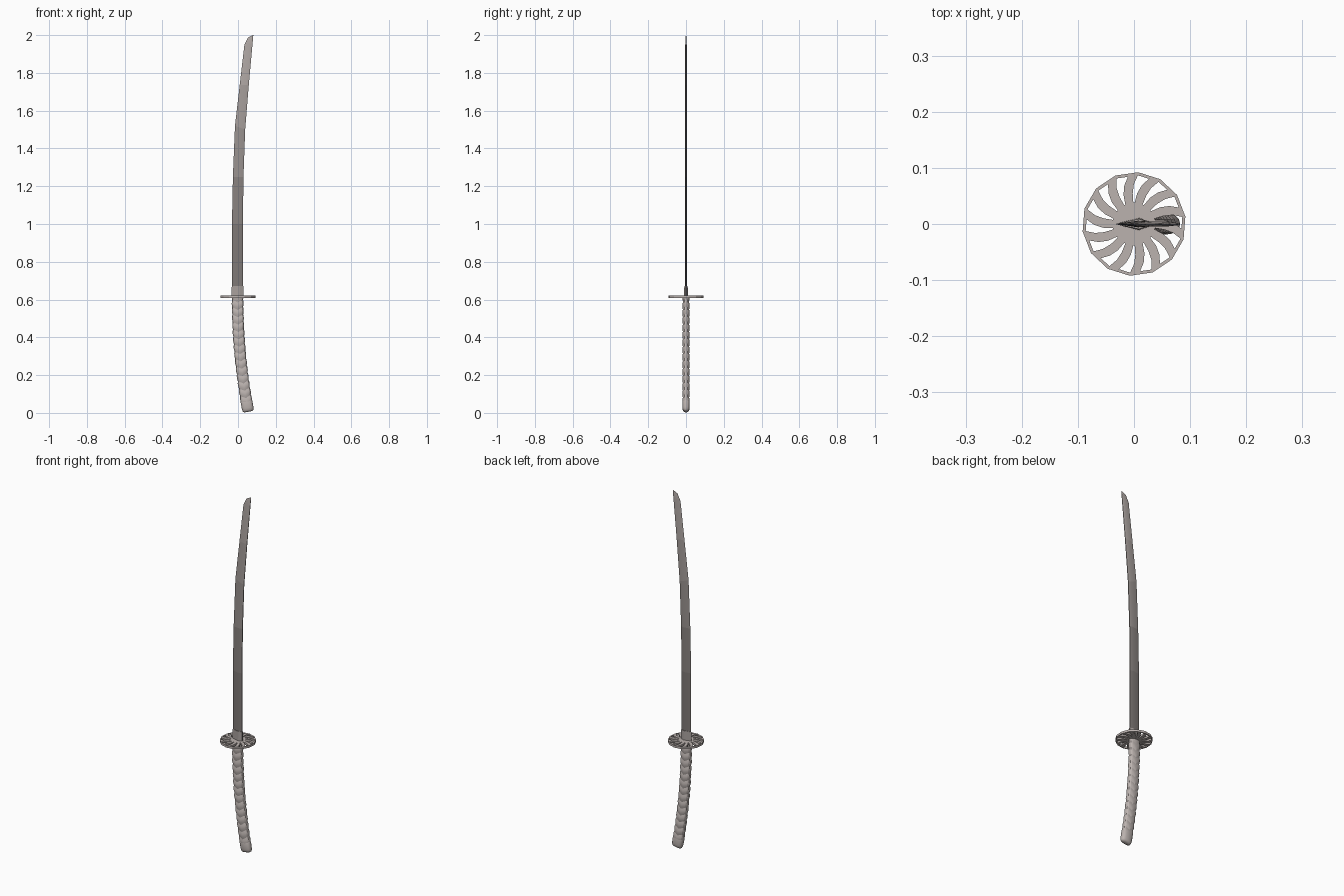
import bpy, bmesh, math

if "Cube" in bpy.data.objects:
    bpy.data.objects.remove(bpy.data.objects["Cube"])


def material(name, v):
    m = bpy.data.materials.new(name)
    m.diffuse_color = (v, v * 0.90, v * 0.86, 1)
    m.use_nodes = True
    m.node_tree.nodes["Principled BSDF"].inputs["Base Color"].default_value = m.diffuse_color
    return m


warm = material("warm_grey", 0.50)
steel = [material("steel_%d" % i, v) for i, v in enumerate((.21, .25, .32, .38, .44))]


def finish(bm, name, angle=None, mats=(warm,)):
    bmesh.ops.recalc_face_normals(bm, faces=bm.faces)
    me = bpy.data.meshes.new(name)
    bm.to_mesh(me)
    bm.free()
    for m in mats:
        me.materials.append(m)
    ob = bpy.data.objects.new(name, me)
    bpy.context.collection.objects.link(ob)
    if angle:
        bpy.ops.object.select_all(action='DESELECT')
        ob.select_set(True)
        bpy.context.view_layer.objects.active = ob
        bpy.ops.object.shade_smooth_by_angle(angle=math.radians(angle))
    return ob


def loft(name, rings, angle=None, mats=(warm,), slots=None):
    """Skin a stack of equal-sized rings and cap both ends."""
    bm = bmesh.new()
    loops = [[bm.verts.new(p) for p in ring] for ring in rings]
    n = len(loops[0])
    for k, (a, b) in enumerate(zip(loops, loops[1:])):
        for i in range(n):
            j = (i + 1) % n
            f = bm.faces.new((a[i], a[j], b[j], b[i]))
            f.material_index = slots[k] if slots else 0
    bm.faces.new(loops[0])
    bm.faces.new(loops[-1])
    return finish(bm, name, angle, mats)


def grip_ring(z, scale, dip=0.0, n=16):
    """Oval ring across the curved grip; dip lowers the flat sides into a chevron."""
    t = (0.6 - z) / 0.6
    cx, slope = -0.002 + 0.058 * t * t, -0.19 * t
    tilt = math.atan(slope)
    ring = []
    for i in range(n):
        a = 2 * math.pi * i / n
        c, s = math.cos(a), math.sin(a)
        u = 0.031 * (0.5 + 0.5 * scale) * math.copysign(abs(c) ** 0.8, c)
        v = 0.019 * scale * math.copysign(abs(s) ** 0.8, s)
        w = -dip * (1 - abs(c) ** 0.8)
        ring.append((cx + u * math.cos(tilt) + w * math.sin(tilt), v,
                     z - u * math.sin(tilt) + w * math.cos(tilt)))
    return ring


# Blade: edge on the left, ridge line, narrow spine on the right
def blade_ring(ex, ez, sx, sz, h):
    rx, rz = ex + (sx - ex) * 0.68, ez + (sz - ez) * 0.68
    return [(ex, 0, ez), (rx, h, rz), (sx, h * 0.35, sz),
            (sx, -h * 0.35, sz), (rx, -h, rz)]


stations = [(-.031, .62, .027, .62, .006), (-.032, 1.0, .026, 1.0, .006),
            (-.027, 1.25, .029, 1.25, .0055), (-.016, 1.52, .038, 1.50, .005),
            (.009, 1.735, .057, 1.735, .0045), (.034, 1.95, .0765, 1.95, .004),
            (.053, 1.988, .080, 1.985, .003), (.079, 2.0, .081, 2.0, .0005)]
loft("blade", [blade_ring(*s) for s in stations], 30, steel, [0, 1, 2, 3, 4, 4, 4])

# Collar at the root of the blade
loft("blade_collar", [blade_ring(-.034, .615, .029, .615, .011),
                      blade_ring(-.033, .672, .028, .672, .009)], None, (steel[3],))

# Guard: hub, swirling spokes that part towards a thin rim, given thickness
N = 14
step = 2 * math.pi / N
bm = bmesh.new()
# radius, twist, share of the sector filled by the spoke
levels = [(0.038, 0.0, 0.86), (0.055, -0.03, 0.68), (0.071, -0.10, 0.54),
          (0.087, -0.20, 0.46), (0.0925, -0.20, 0.46)]
rows = []
for k, (r, twist, share) in enumerate(levels):
    row = []
    for i in range(2 * N):
        local = (i % 2) * share * step
        rr = r
        if k >= 3:
            rr = r * math.cos(step / 2) / math.cos(local - step / 2)
        a = (i // 2) * step + local + twist - share * step / 2
        row.append(bm.verts.new((rr * math.cos(a), rr * math.sin(a), 0.615)))
    rows.append(row)
bm.faces.new(rows[0])
for k in range(4):
    for i in range(0, 2 * N, 1 if k == 3 else 2):
        j = (i + 1) % (2 * N)
        bm.faces.new((rows[k][i], rows[k][j], rows[k + 1][j], rows[k + 1][i]))
guard = finish(bm, "guard")
mod = guard.modifiers.new("thickness", 'SOLIDIFY')
mod.thickness = 0.012
mod.offset = 0

# Grip wrapped in overlapping chevron bands
bands, top, bottom = 14, 0.60, 0.055
pitch = (top - bottom) / bands
rings = [grip_ring(0.612, 1.0)]
for b in range(bands):
    z = top - b * pitch
    rings.append(grip_ring(z, 0.84, 0.016))
    rings.append(grip_ring(z - pitch * 0.3, 1.0, 0.016))
    rings.append(grip_ring(z - pitch * 0.65, 1.02, 0.016))
rings.append(grip_ring(bottom - 0.012, 0.84, 0.0))
loft("wrapped_grip", rings, 20)

# Rounded pommel cap
loft("pommel", [grip_ring(z, s) for z, s in
                [(0.062, 0.98), (0.058, 1.03), (0.026, 1.0), (0.015, 0.90),
                 (0.009, 0.70), (0.006, 0.35)]], 50)
